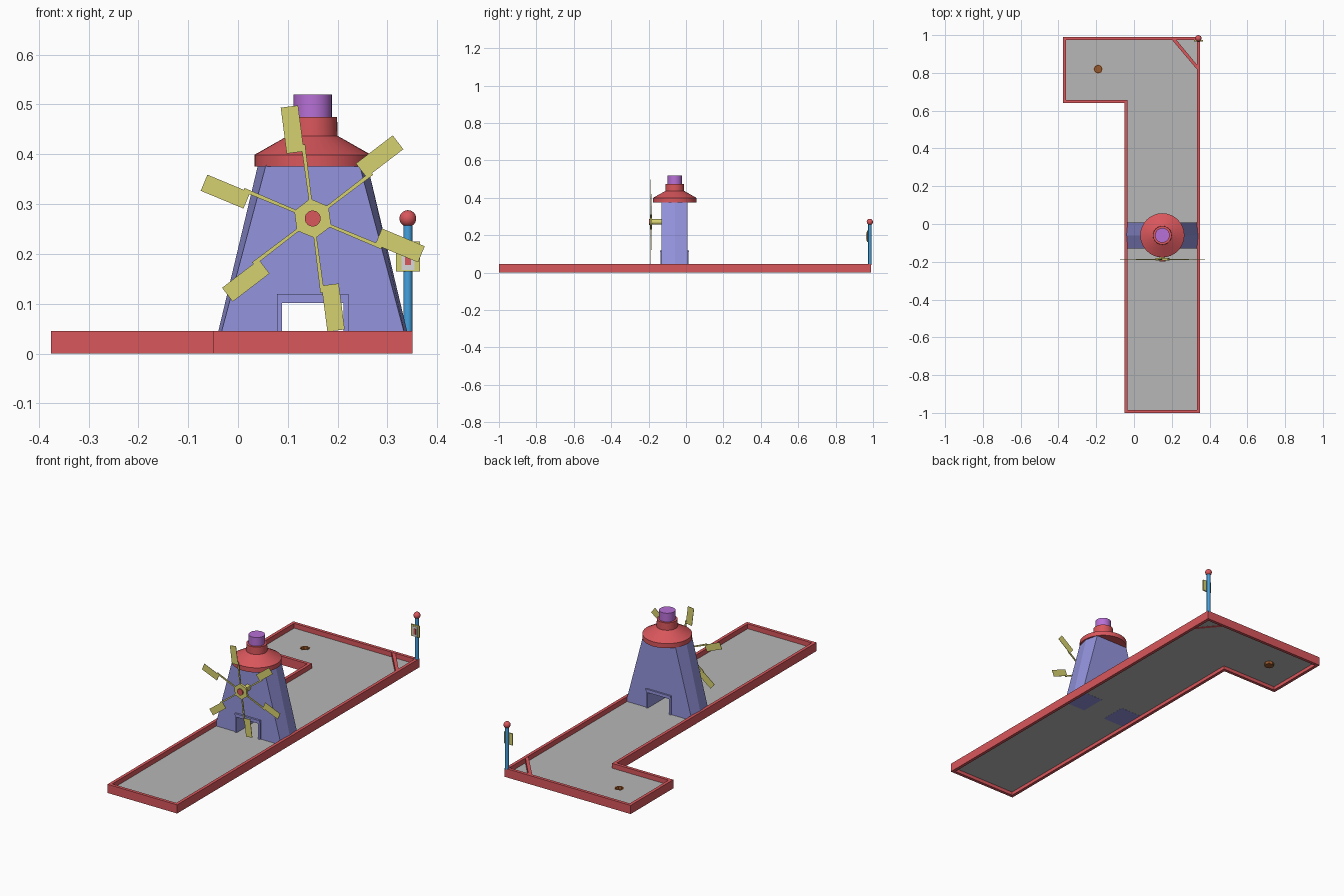
import bpy, bmesh, math
from mathutils import Vector

if "Cube" in bpy.data.objects:
    bpy.data.objects.remove(bpy.data.objects["Cube"])


def material(name, *srgb):
    m = bpy.data.materials.new(name)
    lin = [c / 12.92 if c < 0.04045 else ((c + 0.055) / 1.055) ** 2.4 for c in srgb]
    m.diffuse_color = (*lin, 1)
    m.use_nodes = True
    m.node_tree.nodes["Principled BSDF"].inputs["Base Color"].default_value = m.diffuse_color
    return m


RED = material("red", 0.85, 0.34, 0.36)
GREY = material("grey_felt", 0.72, 0.72, 0.72)
VIOLET = material("violet_blue", 0.58, 0.58, 0.87)
PURPLE = material("purple", 0.72, 0.44, 0.84)
YELLOW = material("yellow", 0.84, 0.82, 0.44)
BLUE = material("blue", 0.27, 0.63, 0.87)
BROWN = material("brown", 0.60, 0.35, 0.18)
PALE = material("pale_panel", 0.85, 0.85, 0.85)


def make(name, verts, faces, mat, smooth=False):
    me = bpy.data.meshes.new(name)
    me.from_pydata([tuple(v) for v in verts], [], faces)
    bm = bmesh.new()
    bm.from_mesh(me)
    bmesh.ops.recalc_face_normals(bm, faces=bm.faces)
    bm.to_mesh(me)
    bm.free()
    ob = bpy.data.objects.new(name, me)
    bpy.context.collection.objects.link(ob)
    me.materials.append(mat)
    if smooth:
        bpy.ops.object.select_all(action='DESELECT')
        ob.select_set(True)
        bpy.context.view_layer.objects.active = ob
        bpy.ops.object.shade_smooth_by_angle(angle=math.radians(25))
    return ob


def loft(name, rings, mat, caps=True, smooth=False):
    """Skin a list of equal-length closed rings."""
    n = len(rings[0])
    faces = [(k * n + i, k * n + (i + 1) % n, (k + 1) * n + (i + 1) % n, (k + 1) * n + i)
             for k in range(len(rings) - 1) for i in range(n)]
    if caps:
        faces += [tuple(range(n)), tuple(range((len(rings) - 1) * n, len(rings) * n))]
    return make(name, [v for r in rings for v in r], faces, mat, smooth)


def prism(name, pts, z0, z1, mat):
    return loft(name, [[(x, y, z) for x, y in pts] for z in (z0, z1)], mat)


def box(name, x0, x1, y0, y1, z0, z1, mat):
    return prism(name, [(x0, y0), (x1, y0), (x1, y1), (x0, y1)], z0, z1, mat)


def lathe(name, cx, cy, profile, sides, mat, smooth=True):
    a = [2 * math.pi * i / sides for i in range(sides)]
    return loft(name, [[(cx + r * math.cos(t), cy + r * math.sin(t), z) for t in a]
                       for r, z in profile], mat, True, smooth)


def cut(ob, cutter):
    cutter.hide_render = True
    m = ob.modifiers.new("cut", 'BOOLEAN')
    m.object, m.operation, m.solver = cutter, 'DIFFERENCE', 'EXACT'
    bpy.ops.object.select_all(action='DESELECT')
    bpy.context.view_layer.objects.active = ob
    ob.select_set(True)
    bpy.ops.object.modifier_apply(modifier=m.name)
    bpy.data.objects.remove(cutter)


# L-shaped course: border wall and felt floor
FZ, WZ, W = 0.02, 0.045, 0.016
outer = [(-0.05, -1), (0.35, -1), (0.35, 0.99), (-0.375, 0.99), (-0.375, 0.64), (-0.05, 0.64)]
inner = [(-0.05 + W, -1 + W), (0.35 - W, -1 + W), (0.35 - W, 0.99 - W),
         (-0.375 + W, 0.99 - W), (-0.375 + W, 0.64 + W), (-0.05 + W, 0.64 + W)]
ring = [[(x, y, z) for x, y in p] for p, z in
        ((outer, 0), (outer, WZ), (inner, WZ), (inner, 0), (outer, 0))]
loft("border_wall", ring, RED, caps=False)
floor = prism("felt_floor", inner, FZ - 0.002, FZ, GREY)
cut(floor, lathe("hole_cutter", -0.19, 0.82, [(0.023, 0), (0.023, 0.05)], 8, BROWN, False))
lathe("hole_cup", -0.19, 0.82, [(0.024, 0.003), (0.024, FZ + 0.001), (0.019, FZ + 0.001),
                                (0.019, 0.006)], 8, BROWN, False)
prism("corner_bumper", [(0.197, 0.98), (0.22, 0.98), (0.34, 0.835), (0.34, 0.81)],
      FZ - 0.0025, WZ - 0.001, RED)

# windmill tower: tapered, ridged on both sides, with a tunnel
CX, CY, YF, YB = 0.15, -0.06, -0.13, 0.007


def tower_ring(face, ridge, z):
    return [(CX - face, YF, z), (CX + face, YF, z), (CX + ridge, CY, z),
            (CX + face, YB, z), (CX - face, YB, z), (CX - ridge, CY, z)]


tower = loft("windmill_tower", [tower_ring(0.190, 0.196, FZ - 0.0025),
                                tower_ring(0.094, 0.110, 0.378)], VIOLET)
cut(tower, box("tunnel_cutter", CX - 0.064, CX + 0.064, -0.3, 0.2, -0.1, 0.102, VIOLET))

# tunnel frame running right through the tower
frame = [(-0.072, FZ), (-0.072, 0.119), (0.072, 0.119), (0.072, FZ),
         (0.062, FZ), (0.062, 0.101), (-0.062, 0.101), (-0.062, FZ)]
loft("tunnel_frame", [[(CX + x, y, z) for x, z in frame]
                      for y in (YF - 0.007, YB + 0.006)], VIOLET)
for nm, y0, y1 in (("front", YF - 0.010, YF), ("back", YB, YB + 0.009)):
    box(nm + "_lintel", CX - 0.072, CX + 0.072, y0, y1, 0.110, 0.119, VIOLET)

# roof and chimney
lathe("roof", CX, CY, [(0.117, 0.375), (0.117, 0.399), (0.05, 0.437), (0.049, 0.475)], 32, RED)
lathe("chimney", CX, CY, [(0.0385, 0.47), (0.0385, 0.52)], 32, PURPLE)

# sails: local (r along the arm, t sideways) at an angle in the xz plane
HZ = 0.271


def sail_pt(r, t, a, y):
    return (CX + r * math.cos(a) - t * math.sin(a), y, HZ + r * math.sin(a) + t * math.cos(a))


def slab(name, pts, a, y0, y1, mat):
    return loft(name, [[sail_pt(r, t, a, y) for r, t in pts] for y in (y0, y1)], mat)


def disc(name, rad, sides, a0, y0, y1, mat, smooth=False):
    return loft(name, [[sail_pt(rad, 0, a0 + 2 * math.pi * i / sides, y) for i in range(sides)]
                       for y in (y0, y1)], mat, True, smooth)


A0 = math.radians(37.4)
disc("sail_axle", 0.015, 16, 0, -0.182, YF + 0.01, YELLOW, True)
disc("sail_hub", 0.040, 6, A0, -0.193, -0.181, YELLOW)
disc("hub_cap", 0.016, 24, 0, -0.199, -0.19, RED, True)
for i in range(6):
    a = A0 + i * math.pi / 3
    slab(f"sail_arm_{i+1}", [(0.03, -0.003), (0.15, -0.004), (0.15, 0.004), (0.03, 0.003)],
         a, -0.190, -0.185, YELLOW)
    slab(f"sail_blade_{i+1}", [(0.136, 0), (0.229, 0), (0.229, 0.035), (0.136, 0.035)],
         a, -0.1895, -0.1875, YELLOW)

# corner flagpole with ball and small sign plate
PX, PY = 0.341, 0.983
lathe("sign_pole", PX, PY, [(0.009, 0.04), (0.009, 0.262)], 16, BLUE)
steps = [math.pi * (k + 0.15) / 12.3 for k in range(13)]
lathe("pole_ball", PX, PY, [(0.0168 * math.sin(t), 0.271 - 0.0168 * math.cos(t))
                            for t in steps], 24, RED)
box("sign_plate", PX - 0.024, PX + 0.024, PY - 0.016, PY - 0.009, 0.165, 0.225, YELLOW)
box("sign_panel", PX - 0.013, PX + 0.013, PY - 0.018, PY - 0.015, 0.168, 0.218, PALE)
box("sign_spot", PX - 0.006, PX + 0.006, PY - 0.0195, PY - 0.017, 0.178, 0.208, RED)
